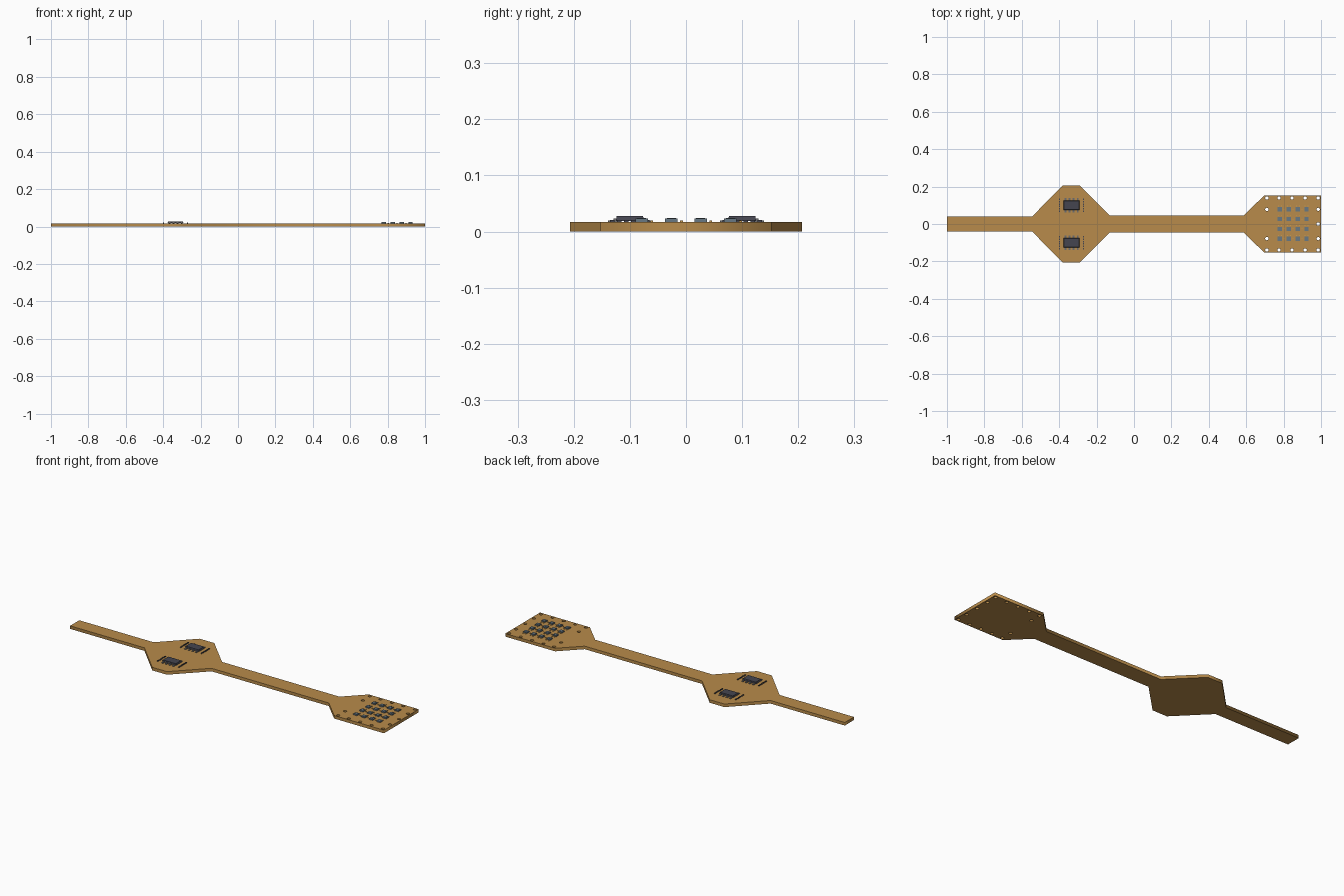
import bpy
import bmesh
import math
from mathutils import Matrix, Vector

cube = bpy.data.objects.get("Cube")
if cube:
    bpy.data.objects.remove(cube, do_unlink=True)


def material(name, rgb):
    m = bpy.data.materials.new(name)
    m.diffuse_color = (*rgb, 1)
    m.use_nodes = True
    m.node_tree.nodes["Principled BSDF"].inputs["Base Color"].default_value = (*rgb, 1)
    return m


TAN = material("board tan", (0.48, 0.26, 0.07))
DARK = material("chip charcoal", (0.06, 0.06, 0.08))
GREY = material("key blue grey", (0.14, 0.19, 0.23))
METAL = material("pin grey", (0.15, 0.15, 0.16))
GOLD = material("contact gold", (0.6, 0.33, 0.08))
TOP = 0.017


def link(name, mesh, mat):
    ob = bpy.data.objects.new(name, mesh)
    bpy.context.collection.objects.link(ob)
    mesh.materials.append(mat)
    return ob


def blocks(name, places, size, mat, base=TOP, taper=1.0):
    """One object of equal boxes standing on base, tops scaled by taper."""
    bm = bmesh.new()
    for x, y in places:
        made = bmesh.ops.create_cube(bm, size=1)["verts"]
        for v in made:
            k = taper if v.co.z > 0 else 1
            v.co = Vector((x + v.co.x * size[0] * k, y + v.co.y * size[1] * k,
                           base + (v.co.z + 0.5) * size[2]))
    mesh = bpy.data.meshes.new(name)
    bm.to_mesh(mesh)
    bm.free()
    return link(name, mesh, mat)


# Board outline: narrow tail, diamond body, neck, square head with drilled holes
half = [(-1, .04), (-.545, .04), (-.38, .207), (-.29, .207), (-.13, .046),
        (.588, .046), (.695, .152), (1, .152)]
outline = half + [(x, -y) for x, y in reversed(half)]
columns = [.71, .775, .845, .915, .985]
holes = [(x, s * .139) for x in columns for s in (-1, 1)]
holes += [(x, s * .078) for x in (columns[0], columns[-1]) for s in (-1, 1)]
holes.append((columns[-1], 0))

curve = bpy.data.curves.new("board", "CURVE")
curve.dimensions = "2D"
curve.fill_mode = "BOTH"
curve.extrude = TOP / 2


def loop(points):
    s = curve.splines.new("POLY")
    s.points.add(len(points) - 1)
    for p, (x, y) in zip(s.points, points):
        p.co = (x, y, 0, 1)
    s.use_cyclic_u = True


loop(outline)
for hx, hy in holes:
    loop([(hx + .009 * math.cos(a * math.tau / 12), hy + .009 * math.sin(a * math.tau / 12))
          for a in range(12)])
temp = bpy.data.objects.new("board_outline", curve)
bpy.context.collection.objects.link(temp)
bpy.context.view_layer.update()
mesh = bpy.data.meshes.new_from_object(temp.evaluated_get(bpy.context.evaluated_depsgraph_get()))
bpy.data.objects.remove(temp, do_unlink=True)
mesh.transform(Matrix.Translation((0, 0, TOP / 2)))
mesh.materials.clear()
link("board", mesh, TAN)

# Two chips with legs on both long sides and rows of tiny parts at the ends
for side, cy in (("left", .1), ("right", -.1)):
    cx = -.334
    blocks(side + "_chip", [(cx, cy)], (.084, .05, .009), DARK, TOP + .002, .94)
    legs = [(cx + (i - 1.5) * .022, cy + s * .0315) for i in range(4) for s in (-1, 1)]
    blocks(side + "_chip_legs", legs, (.01, .015, .003), METAL)
    shoulders = [(x, cy + s * .026) for x, s in
                 [(cx + (i - 1.5) * .022, s) for i in range(4) for s in (-1, 1)]]
    blocks(side + "_chip_shoulders", shoulders, (.01, .006, .006), METAL)
    row = [(cx + s * .064, cy + (i - 2.5) * .0125) for i in range(6) for s in (-1, 1)]
    blocks(side + "_small_parts", row, (.006, .008, .004), DARK)

# Four by four keypad on the head, with small contacts between
xs = [.78, .828, .876, .922]
ys = [-.079, -.026, .026, .079]
keys = [(x, y) for x in xs for y in ys]
blocks("key_bodies", keys, (.023, .022, .006), GREY)
blocks("key_caps", keys, (.016, .016, .0012), GREY, TOP + .006)
blocks("key_contacts", [(x + s * .008, y + .018) for x, y in keys for s in (-1, 1)],
       (.005, .005, .003), GOLD)
blocks("key_resistors", [(x + .023, y) for x in xs[:3] for y in ys], (.006, .004, .003), GOLD)
